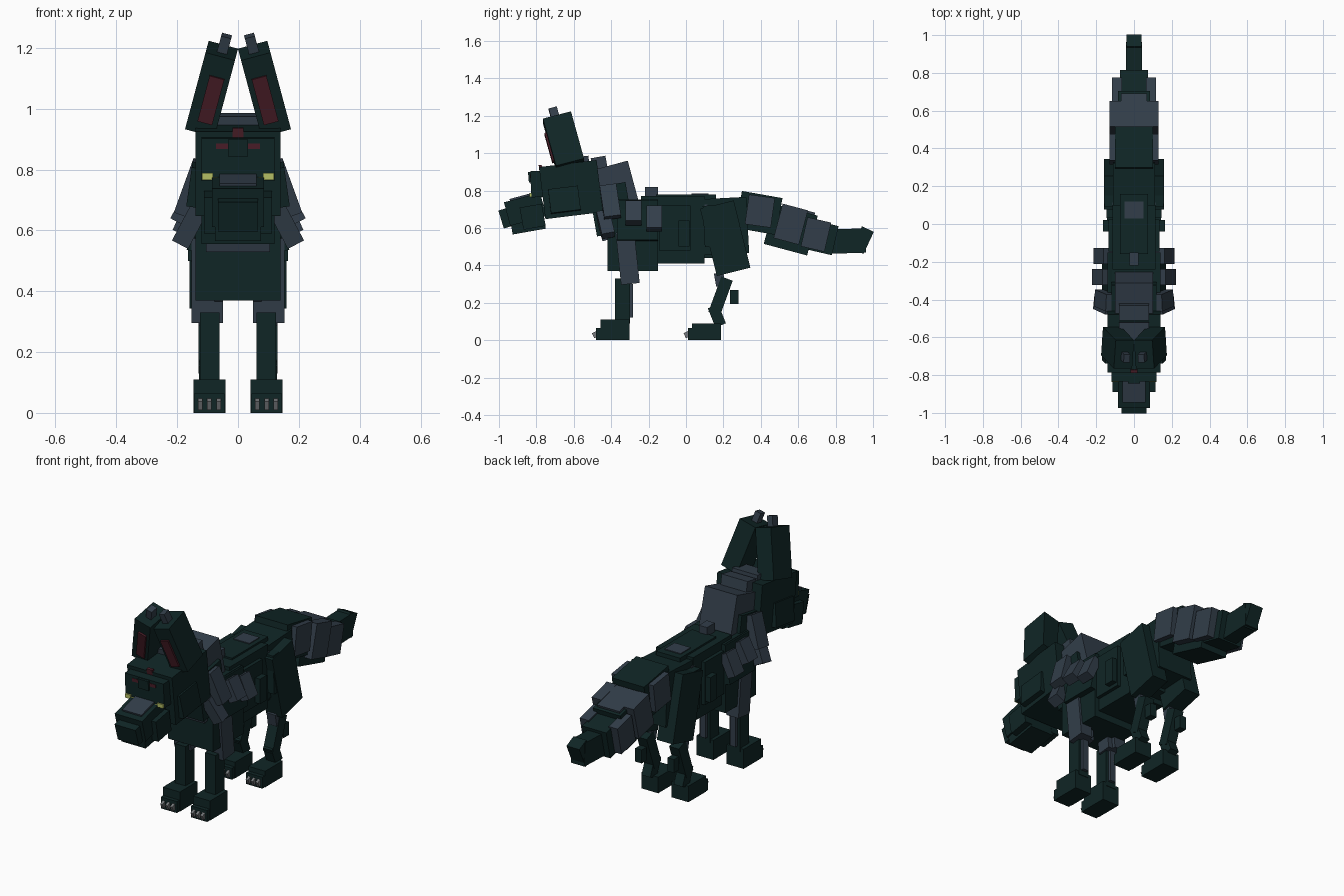
import bpy
import bmesh
import math
from mathutils import Matrix, Euler

cube = bpy.data.objects.get("Cube")
if cube:
    bpy.data.objects.remove(cube, do_unlink=True)


def material(name, rgb):
    m = bpy.data.materials.new(name)
    m.use_nodes = True
    m.diffuse_color = (*rgb, 1)
    m.node_tree.nodes["Principled BSDF"].inputs["Base Color"].default_value = (*rgb, 1)
    return m


DARK = material("dark green fur", (0.005, 0.019, 0.019))
SLATE = material("slate fur", (0.032, 0.048, 0.068))
RED = material("dark red", (0.065, 0.012, 0.020))
YELLOW = material("yellow eye", (0.46, 0.52, 0.13))
CLAW = material("grey claw", (0.18, 0.19, 0.20))


def box(name, mat, loc, size, rx=0, ry=0, taper=1.0):
    """Box centred at loc, rotated in degrees; taper scales the +y end."""
    bm = bmesh.new()
    bmesh.ops.create_cube(bm, size=1)
    for v in bm.verts:
        if v.co.y > 0:
            v.co.x *= taper
            v.co.z *= taper
    bm.transform(Matrix.Diagonal((*size, 1)))
    rot = Euler((math.radians(rx), math.radians(ry), 0)).to_matrix().to_4x4()
    me = bpy.data.meshes.new(name)
    bm.to_mesh(me)
    bm.free()
    me.materials.append(mat)
    ob = bpy.data.objects.new(name, me)
    ob.matrix_world = Matrix.Translation(loc) @ rot
    bpy.context.collection.objects.link(ob)
    return ob


def pair(name, mat, loc, size, rx=0, ry=0):
    """Same box on both sides of the body."""
    for side, s in (("left", 1), ("right", -1)):
        box(f"{side}_{name}", mat, (s * loc[0], loc[1], loc[2]), size, rx, s * ry)


# Torso
box("chest", DARK, (0, -0.285, 0.56), (0.28, 0.27, 0.38))
box("torso", DARK, (0, -0.07, 0.59), (0.23, 0.34, 0.36))
box("waist", DARK, (0, 0.08, 0.58), (0.20, 0.20, 0.28))
box("back_ridge", DARK, (0, 0.0, 0.767), (0.15, 0.32, 0.025))
box("rump", DARK, (0, 0.21, 0.61), (0.22, 0.24, 0.30), 3)
box("back_patch", SLATE, (0, 0.075, 0.781), (0.10, 0.09, 0.006))
box("back_tuft", SLATE, (0, -0.185, 0.79), (0.05, 0.07, 0.06))
pair("waist_patch", SLATE, (0.105, 0.07, 0.66), (0.02, 0.09, 0.13))
pair("rib_band", DARK, (0.14, -0.01, 0.57), (0.05, 0.06, 0.14))
pair("rib_plate", DARK, (0.115, -0.06, 0.60), (0.04, 0.17, 0.24))

# Neck and mane
box("neck", DARK, (0, -0.40, 0.70), (0.24, 0.20, 0.26), 10)
box("mane_top", SLATE, (0, -0.37, 0.83), (0.20, 0.18, 0.22), 15)
box("mane_crown", SLATE, (0, -0.46, 0.92), (0.16, 0.08, 0.12), 10)
box("throat_ruff", SLATE, (0, -0.435, 0.62), (0.21, 0.07, 0.17), 15)
pair("mane_tuft_front", SLATE, (0.155, -0.405, 0.74), (0.05, 0.09, 0.18), 8, -20)
pair("mane_tuft_middle", SLATE, (0.17, -0.28, 0.68), (0.055, 0.085, 0.12), 0, -28)
pair("mane_tuft_back", SLATE, (0.165, -0.17, 0.65), (0.05, 0.085, 0.13), 0, -25)
pair("mane_tuft_low", SLATE, (0.155, -0.43, 0.62), (0.06, 0.07, 0.14), 12, -28)
pair("shoulder", DARK, (0.125, -0.26, 0.64), (0.05, 0.22, 0.22), 0, -10)

# Head
box("head", DARK, (0, -0.615, 0.805), (0.28, 0.31, 0.28), 7)
box("face", DARK, (0, -0.79, 0.835), (0.24, 0.08, 0.14), 3)
box("brow", DARK, (0, -0.815, 0.873), (0.065, 0.055, 0.055), 5)
box("forehead_mark", RED, (0, -0.778, 0.922), (0.035, 0.016, 0.03), 7)
box("crown_fur", SLATE, (0, -0.57, 0.965), (0.16, 0.10, 0.03), 7)
pair("cheek", DARK, (0.14, -0.65, 0.75), (0.04, 0.16, 0.13), 7, -8)
pair("brow_mark", RED, (0.053, -0.831, 0.877), (0.04, 0.008, 0.018))
pair("eye", YELLOW, (0.10, -0.829, 0.777), (0.036, 0.014, 0.022))
pair("inner_eye", YELLOW, (0.075, -0.829, 0.770), (0.016, 0.010, 0.012))

# Muzzle
box("muzzle", DARK, (0, -0.86, 0.70), (0.17, 0.20, 0.13), 15)
box("muzzle_top", SLATE, (0, -0.868, 0.762), (0.12, 0.15, 0.025), 15)
box("nose", DARK, (0, -0.955, 0.655), (0.13, 0.07, 0.10), 17)
box("nose_plate", SLATE, (0, -0.993, 0.672), (0.08, 0.006, 0.012), 17)
box("jaw", DARK, (0, -0.845, 0.62), (0.15, 0.18, 0.08), 10)
pair("lip", DARK, (0.09, -0.82, 0.66), (0.045, 0.12, 0.12), 10)

# Ears
pair("ear", DARK, (0.087, -0.655, 1.065), (0.10, 0.155, 0.27), 15, -15)
pair("ear_inside", RED, (0.089, -0.731, 1.028), (0.05, 0.010, 0.16), 15, -15)
pair("ear_tip", SLATE, (0.045, -0.705, 1.212), (0.034, 0.045, 0.06), 15, -15)

# Front legs and paws
pair("front_upper_leg", SLATE, (0.115, -0.312, 0.44), (0.075, 0.10, 0.28), 6)
pair("front_elbow", SLATE, (0.095, -0.31, 0.335), (0.09, 0.08, 0.07), 6)
pair("front_lower_leg", DARK, (0.093, -0.34, 0.21), (0.065, 0.08, 0.24))
pair("front_leg_fringe", SLATE, (0.093, -0.292, 0.21), (0.035, 0.018, 0.18))

# Hind legs
pair("thigh", DARK, (0.11, 0.21, 0.545), (0.10, 0.185, 0.37), 14)
pair("hip", DARK, (0.13, 0.14, 0.61), (0.05, 0.09, 0.22), 3)
pair("knee", SLATE, (0.10, 0.18, 0.325), (0.055, 0.05, 0.07), 10)
pair("shin", DARK, (0.10, 0.185, 0.235), (0.06, 0.065, 0.20), -20)
pair("hock", DARK, (0.10, 0.165, 0.13), (0.055, 0.06, 0.11), 22)
pair("hock_tuft", DARK, (0.10, 0.257, 0.23), (0.04, 0.045, 0.075))

# Paws with toes and claws
for name, y, h in (("front", -0.38, 0.11), ("hind", 0.11, 0.09)):
    pair(f"{name}_paw", DARK, (0.094, y, h / 2), (0.105, 0.155, h))
    pair(f"{name}_toes", DARK, (0.094, y - 0.085, 0.032), (0.10, 0.03, 0.064))
    for i in (-1, 0, 1):
        pair(f"{name}_claw_{i + 2}", CLAW, (0.094 + i * 0.03, y - 0.103, 0.03),
             (0.015, 0.03, 0.03), 25)

# Tail
box("tail_base", DARK, (0, 0.39, 0.68), (0.20, 0.22, 0.20), -10)
box("tail_middle", DARK, (0, 0.56, 0.59), (0.17, 0.24, 0.22), -15)
box("tail_end", DARK, (0, 0.72, 0.55), (0.15, 0.16, 0.16), -13)
box("tail_tip", DARK, (0, 0.87, 0.53), (0.085, 0.18, 0.13), 2)
box("tail_point", DARK, (0, 0.945, 0.535), (0.08, 0.07, 0.13), -25)
box("tail_top", SLATE, (0, 0.60, 0.69), (0.14, 0.18, 0.03), -15)
pair("tail_plate_1", SLATE, (0.105, 0.395, 0.69), (0.05, 0.14, 0.16), -8)
pair("tail_plate_2", SLATE, (0.10, 0.56, 0.62), (0.06, 0.14, 0.19), -15)
pair("tail_plate_3", SLATE, (0.09, 0.695, 0.565), (0.055, 0.13, 0.16), -13)
